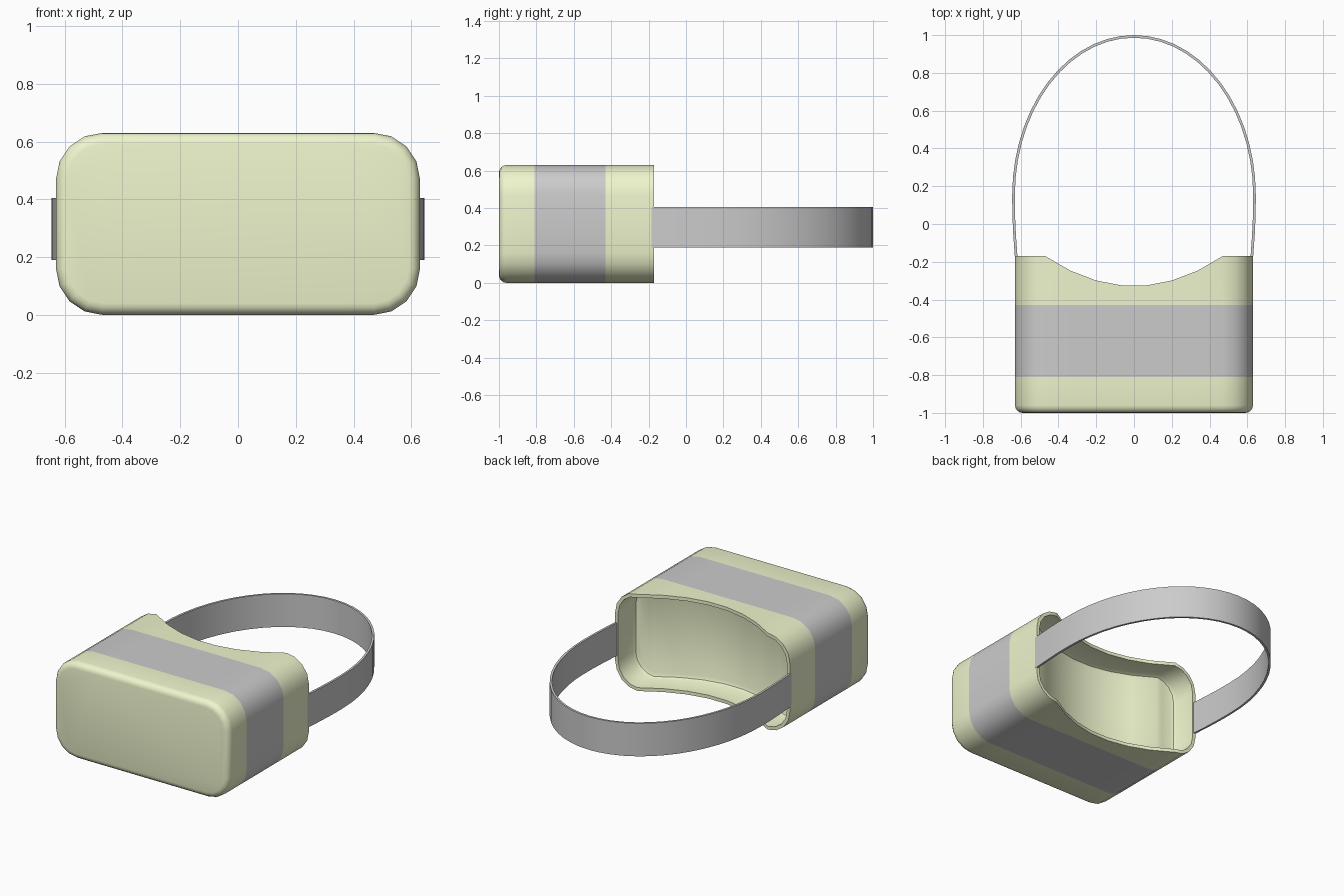
import bpy, bmesh
from math import sin, cos, pi, radians

if "Cube" in bpy.data.objects:
    bpy.data.objects.remove(bpy.data.objects["Cube"])

W, H, R = 0.63, 0.63, 0.16          # half width, height, corner radius
N = 32                              # points around the section


def material(name, rgb):
    m = bpy.data.materials.new(name)
    m.diffuse_color = (*rgb, 1)
    m.use_nodes = True
    m.node_tree.nodes["Principled BSDF"].inputs["Base Color"].default_value = m.diffuse_color
    return m


def finish(bm, name, mats):
    bmesh.ops.recalc_face_normals(bm, faces=bm.faces)
    me = bpy.data.meshes.new(name)
    bm.to_mesh(me)
    bm.free()
    ob = bpy.data.objects.new(name, me)
    bpy.context.collection.objects.link(ob)
    for m in mats:
        me.materials.append(m)
    bpy.ops.object.select_all(action='DESELECT')
    ob.select_set(True)
    bpy.context.view_layer.objects.active = ob
    bpy.ops.object.shade_smooth_by_angle(angle=radians(35))


def section(inset):
    """Rounded rectangle in x, z, with extra points along top and bottom."""
    cx, r, pts = W - R, R - inset, []
    def corner(x, z, start):
        for k in range(5):
            a = start + k * pi / 8
            pts.append((x + r * cos(a), z + r * sin(a)))
    corner(cx, R, -pi / 2)
    corner(cx, H - R, 0)
    pts.extend((cx * (1 - 2 * k / 7), H - inset) for k in range(1, 7))
    corner(-cx, H - R, pi / 2)
    corner(-cx, R, pi)
    pts.extend((-cx * (1 - 2 * k / 7), inset) for k in range(1, 7))
    return pts


def face_cut(x):
    """Depth of the curved opening for the wearer's face."""
    t = min(abs(x) / (W - R), 1)
    return 0.158 * (1 - t * t)


green = material("green", (0.86, 0.91, 0.61))
light = material("light_grey", (0.8, 0.8, 0.8))
dark = material("dark_grey", (0.59, 0.59, 0.59))

# Housing: rings from the front panel back to the rim, then into the cavity
B = 0.04
rings = [(B * (1 - sin(a)), -1 + B * (1 - cos(a)), 0)
         for a in (k * pi / 8 for k in range(5))]
rings += [(0, -0.81, 0), (0, -0.43, 0), (0, -0.17, 1),
          (0.022, -0.17, 1), (0.022, -0.32, 1), (0.03, -0.34, 1), (0.05, -0.348, 1)]
bm = bmesh.new()
loops = [[bm.verts.new((x, y - c * face_cut(x), z)) for x, z in section(i)]
         for i, y, c in rings]
for n, (a, b) in enumerate(zip(loops, loops[1:])):
    for i in range(N):
        j = (i + 1) % N
        f = bm.faces.new((a[i], a[j], b[j], b[i]))
        f.material_index = 1 if n == 5 else 0      # grey band
bm.faces.new(loops[0])                             # front panel
last = loops[-1]
for k in range(15):                                # curved inner wall
    bm.faces.new([last[q % N] for q in (5 + k, 6 + k, 3 - k, 4 - k)])
finish(bm, "headset_housing", [green, light])

# Head strap: half ellipse with straighter ends, swept as a thin flat band
S = 28
path = [(0.623, -0.185), (0.632, -0.06), (0.637, 0.05)]
path += [(0.638 * cos(k * pi / S), 0.15 + 0.843 * sin(k * pi / S)) for k in range(S + 1)]
path += [(-x, y) for x, y in path[2::-1]]
bm = bmesh.new()
T, Z0, Z1 = 0.007, 0.19, 0.405
prev = None
for n, (x, y) in enumerate(path):
    p, q = path[max(n - 1, 0)], path[min(n + 1, len(path) - 1)]
    dx, dy = q[0] - p[0], q[1] - p[1]
    d = (dx * dx + dy * dy) ** 0.5
    nx, ny = dy / d * T, -dx / d * T
    cur = [bm.verts.new((x + s * nx, y + s * ny, z))
           for s, z in ((1, Z0), (1, Z1), (-1, Z1), (-1, Z0))]
    if prev:
        for i in range(4):
            j = (i + 1) % 4
            bm.faces.new((prev[i], prev[j], cur[j], cur[i]))
    else:
        bm.faces.new(cur)
    prev = cur
bm.faces.new(prev)
finish(bm, "head_strap", [dark])
